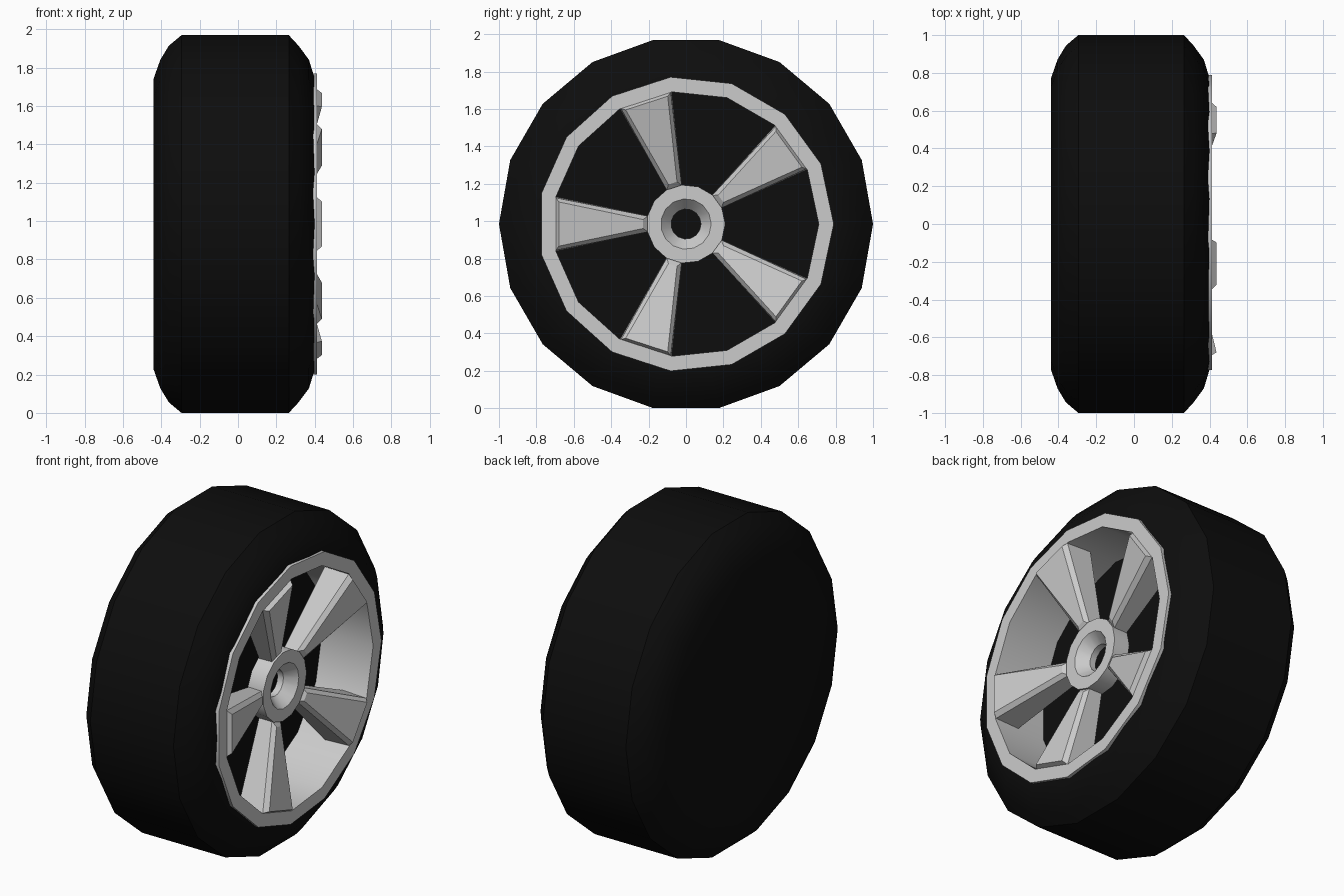
import bpy, bmesh
from math import cos, sin, pi, radians

if "Cube" in bpy.data.objects:
    bpy.data.objects.remove(bpy.data.objects["Cube"])

ZC = cos(radians(10))  # axle height: flat of the 18-sided tyre rests on z = 0


def polar(x, r, t, w=0.0):
    # point at radius r along angle t, shifted sideways by w
    return (x, r * cos(t) - w * sin(t), ZC + r * sin(t) + w * cos(t))


def finish(name, bm, angle=None, mat=None):
    bmesh.ops.remove_doubles(bm, verts=bm.verts, dist=1e-5)
    bmesh.ops.recalc_face_normals(bm, faces=bm.faces)
    me = bpy.data.meshes.new(name)
    bm.to_mesh(me)
    bm.free()
    ob = bpy.data.objects.new(name, me)
    bpy.context.collection.objects.link(ob)
    if mat:
        me.materials.append(mat)
    if angle:
        bpy.ops.object.select_all(action='DESELECT')
        ob.select_set(True)
        bpy.context.view_layer.objects.active = ob
        bpy.ops.object.shade_smooth_by_angle(angle=radians(angle))
    return ob


def lathe(name, profile, sides, closed=False, caps=False, angle=30, mat=None):
    # spin an (x, radius) profile around the axle
    bm = bmesh.new()
    rings = [[bm.verts.new(polar(x, r, 2 * pi * i / sides)) for i in range(sides)]
             for x, r in profile]
    pairs = list(zip(rings, rings[1:]))
    if closed:
        pairs.append((rings[-1], rings[0]))
    for a, b in pairs:
        for i in range(sides):
            j = (i + 1) % sides
            bm.faces.new((a[i], a[j], b[j], b[i]))
    if caps:
        bm.faces.new(rings[0])
        bm.faces.new(rings[-1])
    return finish(name, bm, angle, mat)


rubber = bpy.data.materials.new("rubber")
rubber.diffuse_color = (0.004, 0.004, 0.004, 1)
rubber.use_nodes = True
rubber.node_tree.nodes["Principled BSDF"].inputs["Base Color"].default_value = rubber.diffuse_color

# Tyre: closed back, rounded shoulders, dark recess behind the spokes
lathe("tyre", [(-0.44, 0.77), (-0.405, 0.87), (-0.36, 0.945), (-0.295, 1.0),
               (0.265, 1.0), (0.315, 0.945), (0.37, 0.87), (0.40, 0.77),
               (0.40, 0.755), (0.07, 0.755)], 18, caps=True, mat=rubber)

# Rim: front lip and deep barrel
lathe("rim", [(0.385, 0.79), (0.413, 0.79), (0.413, 0.71), (0.065, 0.71)], 15)

# Hub ring with a conical bore
lathe("hub", [(0.21, 0.21), (0.315, 0.21), (0.315, 0.135), (0.25, 0.08), (0.21, 0.08)],
      15, closed=True)

# Spokes: tapered bars with a bevelled, raised front, one per third rim edge
# each level: (outer x, outer r, outer half width, inner x, inner r, inner half width)
levels = [(0.25, 0.695, 0.146, 0.215, 0.203, 0.044),
          (0.41, 0.695, 0.140, 0.300, 0.203, 0.042),
          (0.437, 0.68, 0.118, 0.325, 0.230, 0.024)]
bm = bmesh.new()
for k in range(5):
    t = radians(36 + 72 * k)
    loops = [[bm.verts.new(polar(*p)) for p in
              ((xo, ro, t, -wo), (xo, ro, t, wo), (xi, ri, t, wi), (xi, ri, t, -wi))]
             for xo, ro, wo, xi, ri, wi in levels]
    for a, b in zip(loops, loops[1:]):
        for i in range(4):
            j = (i + 1) % 4
            bm.faces.new((a[i], a[j], b[j], b[i]))
    bm.faces.new(loops[0])
    bm.faces.new(loops[-1])
finish("spokes", bm)
